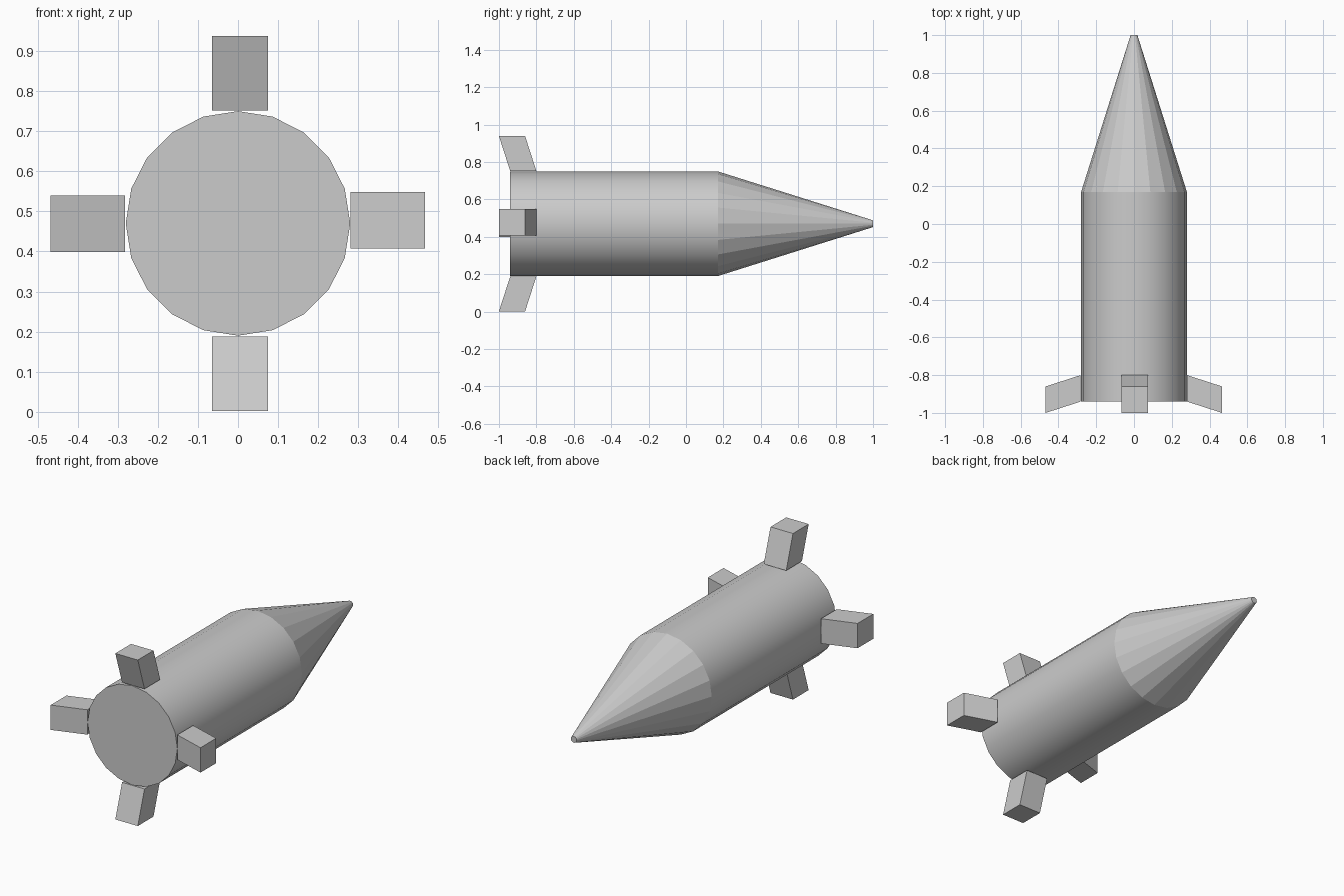
import bpy, bmesh, math
from mathutils import Matrix, Vector

if "Cube" in bpy.data.objects:
    bpy.data.objects.remove(bpy.data.objects["Cube"])

CENTRE_Z = 0.47
RADIUS = 0.28
SIDES = 20


def add_object(name, bm):
    bmesh.ops.recalc_face_normals(bm, faces=bm.faces[:])
    mesh = bpy.data.meshes.new(name)
    bm.to_mesh(mesh)
    bm.free()
    obj = bpy.data.objects.new(name, mesh)
    bpy.context.collection.objects.link(obj)
    return obj


def tube(name, r_back, r_front, y_back, y_front, open_y):
    """Tapered round section along y, left open where it meets its neighbour."""
    bm = bmesh.new()
    place = (Matrix.Translation((0, (y_back + y_front) / 2, CENTRE_Z))
             @ Matrix.Rotation(-math.pi / 2, 4, 'X'))
    bmesh.ops.create_cone(bm, cap_ends=True, segments=SIDES, radius1=r_back,
                          radius2=r_front, depth=y_front - y_back, matrix=place)
    bm.normal_update()
    caps = [f for f in bm.faces if abs(f.calc_center_median().y - open_y) < 1e-4]
    bmesh.ops.delete(bm, geom=caps, context='FACES_ONLY')
    return add_object(name, bm)


def fin(name, angle, shift):
    """Swept block standing on the hull, turned about the long axis."""
    bm = bmesh.new()
    bmesh.ops.create_cube(bm, size=1)
    root, tip, width, chord, sweep = 0.282, 0.468, 0.14, 0.14, 0.06
    for v in bm.verts:
        t = v.co.z + 0.5
        v.co = Vector((v.co.x * width,
                       -0.87 + v.co.y * chord - sweep * t,
                       root + (tip - root) * t))
    place = (Matrix.Translation((shift[0], 0, CENTRE_Z + shift[1]))
             @ Matrix.Rotation(math.radians(angle), 4, 'Y'))
    bm.transform(place)
    return add_object(name, bm)


# Smooth hull, closed at the back
hull = tube("hull", RADIUS, RADIUS, -0.94, 0.17, 0.17)
bpy.context.view_layer.objects.active = hull
hull.select_set(True)
bpy.ops.object.shade_smooth_by_angle(angle=math.radians(30))

# Faceted nose with a tiny blunt tip
tube("nose_cone", RADIUS, 0.018, 0.17, 1.0, 0.17)

# Four tail fins, each slightly off the axis
for name, angle, shift in (("top_fin", 0, (0.005, 0)),
                           ("right_fin", 90, (-0.002, 0.008)),
                           ("bottom_fin", 180, (0.005, 0)),
                           ("left_fin", 270, (0, -0.001))):
    fin(name, angle, shift)
